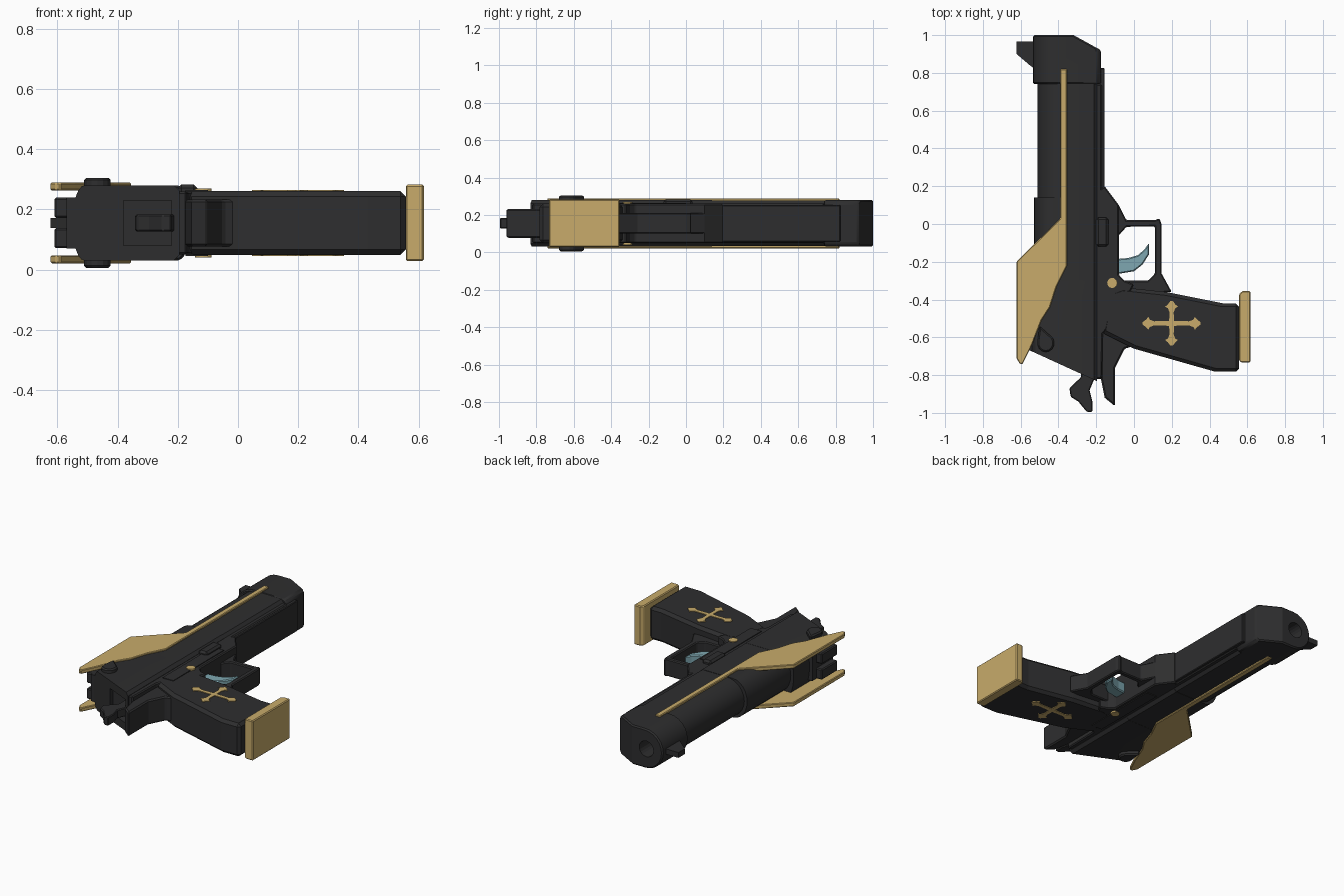
import bpy, bmesh, math
from mathutils import Vector

cube = bpy.data.objects.get("Cube")
if cube:
    bpy.data.objects.remove(cube, do_unlink=True)

MID = 0.155  # middle plane of the symmetrical body


def material(name, colour):
    m = bpy.data.materials.new(name)
    m.use_nodes = True
    m.diffuse_color = (*colour, 1)
    bsdf = m.node_tree.nodes["Principled BSDF"]
    bsdf.inputs["Base Color"].default_value = (*colour, 1)
    bsdf.inputs["Roughness"].default_value = 0.6
    return m


DARK = material("charcoal metal", (0.027, 0.027, 0.028))
GOLD = material("soft gold", (0.58, 0.41, 0.145))
TEAL = material("pale teal", (0.21, 0.39, 0.44))


def extrude(name, points, offset, mat, bevel=0.0, cuts=()):
    """Extrude a closed outline of 3D points, optionally slicing it by planes."""
    bm = bmesh.new()
    face = bm.faces.new([bm.verts.new(p) for p in points])
    top = bmesh.ops.extrude_face_region(bm, geom=[face])["geom"]
    bmesh.ops.translate(bm, vec=offset, verts=[v for v in top if isinstance(v, bmesh.types.BMVert)])
    for co, no in cuts:
        bmesh.ops.bisect_plane(bm, geom=bm.verts[:] + bm.edges[:] + bm.faces[:],
                               plane_co=co, plane_no=no, clear_outer=True)
        bmesh.ops.holes_fill(bm, edges=[e for e in bm.edges if e.is_boundary])
    bmesh.ops.recalc_face_normals(bm, faces=bm.faces[:])
    mesh = bpy.data.meshes.new(name)
    bm.to_mesh(mesh)
    bm.free()
    mesh.materials.append(mat)
    ob = bpy.data.objects.new(name, mesh)
    bpy.context.collection.objects.link(ob)
    if bevel:
        mod = ob.modifiers.new("edge bevel", "BEVEL")
        mod.width, mod.segments = bevel, 1
        mod.limit_method, mod.angle_limit = "ANGLE", math.radians(40)
    return ob


def plate(name, outline, half, mat, bevel=0.0):
    """Part centred on the middle plane, from a plan outline."""
    return extrude(name, [(x, y, MID - half) for x, y in outline], (0, 0, 2 * half), mat, bevel)


def side_pair(name, outline, near, far, mat, bevel=0.0):
    """Matching parts on both faces, near and far from the middle plane."""
    for tag, s in (("upper", 1), ("lower", -1)):
        extrude(f"{tag}_{name}", [(x, y, MID + s * near) for x, y in outline],
                (0, 0, s * (far - near)), mat, bevel)


def rounded_bar(name, x_round, x_flat, half, radius, y0, y1, bevel=0.0, cuts=(), n=12):
    """Bar along y with one rounded long side."""
    pts = []
    for i in range(n + 1):
        a = math.pi * i / n
        pts.append((x_round + radius * (1 - math.sin(a)), y0, MID - half * math.cos(a)))
    c = 0.018
    pts += [(x_flat - c, y0, MID + half), (x_flat, y0, MID + half - c),
            (x_flat, y0, MID - half + c), (x_flat - c, y0, MID - half)]
    ob = extrude(name, pts, (0, y1 - y0, 0), DARK, bevel, cuts)
    bpy.ops.object.select_all(action="DESELECT")
    ob.select_set(True)
    bpy.context.view_layer.objects.active = ob
    bpy.ops.object.shade_smooth_by_angle(angle=math.radians(28))
    return ob


def cut_with(ob, cutter):
    cutter.hide_render = True
    cutter.hide_set(True)
    mod = ob.modifiers.new("cut", "BOOLEAN")
    mod.operation, mod.object, mod.solver = "DIFFERENCE", cutter, "EXACT"


def ring(cx, cy, r, n=12):
    return [(cx + r * math.cos(math.tau * i / n), cy + r * math.sin(math.tau * i / n)) for i in range(n)]


def box(x0, x1, y0, y1):
    return [(x0, y0), (x1, y0), (x1, y1), (x0, y1)]


# Slide: long forward bar, thicker collar, squarer rear block
rounded_bar("slide_front", -0.51, -0.195, 0.122, 0.125, 0.1, 0.76)
rounded_bar("slide_collar", -0.53, -0.195, 0.124, 0.1, -0.35, 0.14)
rear = rounded_bar("slide_rear", -0.55, -0.195, 0.125, 0.04, -0.95, -0.3, 0,
                   [(Vector((-0.55, -0.67, 0)), Vector((-0.16, -0.35, 0)))])
cut_with(rear, plate("hammer_slot_cutter", box(-0.38, -0.22, -0.95, -0.72), 0.075, DARK))

# Muzzle block with sloping lower corner and bore
muzzle = rounded_bar("muzzle_block", -0.535, -0.175, 0.125, 0.125, 0.74, 1.0, 0.008,
                     [(Vector((-0.32, 1, 0)), Vector((0.08, 0.145, 0)))])
bore = extrude("bore_cutter", [(x, 0.8, z) for x, z in ring(-0.42, MID, 0.05, 20)], (0, 0.4, 0), DARK)
cut_with(muzzle, bore)

# Sights
plate("front_sight", [(-0.622, 0.965), (-0.52, 0.965), (-0.52, 0.82), (-0.545, 0.835), (-0.622, 0.9)], 0.017, DARK)
for tag, s in (("upper", 1), ("lower", -1)):
    extrude(f"{tag}_rear_sight", [(x, y, MID + s * 0.017) for x, y in box(-0.61, -0.53, -0.66, -0.5)],
            (0, 0, s * 0.067), DARK, 0.006)
plate("rear_sight_base", box(-0.57, -0.53, -0.67, -0.46), 0.085, DARK)

# Frame under the slide, with rail and rear spur
plate("frame", [(-0.21, 0.74), (-0.17, 0.74), (-0.17, 0.19), (-0.155, 0.2), (-0.08, 0.1),
                (-0.08, -0.27), (-0.05, -0.3), (0.0, -0.32), (-0.1, -0.51),
                (-0.165, -0.58), (-0.17, -0.82), (-0.21, -0.82)], 0.105, DARK, 0.008)
plate("frame_rail", box(-0.19, -0.155, 0.1, 0.825), 0.098, DARK, 0.004)
side_pair("frame_panel", [(-0.175, 0.0), (-0.1, 0.0), (-0.1, -0.51), (-0.175, -0.51)], 0.1, 0.11, DARK)
plate("rear_spur", [(-0.175, -0.56), (-0.175, -0.82), (-0.155, -0.92), (-0.1, -0.965),
                    (-0.1, -0.76), (-0.05, -0.66), (0.02, -0.64), (0.0, -0.56)], 0.078, DARK, 0.008)
plate("hammer", [(-0.21, -0.7), (-0.28, -0.7), (-0.28, -0.81), (-0.342, -0.87), (-0.335, -0.915),
                 (-0.295, -0.94), (-0.25, -0.995), (-0.22, -0.995), (-0.22, -0.94),
                 (-0.235, -0.88), (-0.21, -0.82)], 0.028, DARK, 0.005)

# Trigger guard and trigger
plate("trigger_guard", [(-0.1, 0.11), (-0.08, 0.1), (-0.04, 0.02), (0.11, 0.02), (0.135, 0.03),
                        (0.145, 0.0), (0.145, -0.26), (0.2, -0.36), (0.0, -0.37), (-0.06, -0.3),
                        (0.075, -0.3), (0.11, -0.265), (0.11, -0.012), (-0.04, -0.015),
                        (-0.08, -0.06), (-0.1, -0.06)], 0.055, DARK, 0.006)
plate("trigger", [(-0.09, -0.185), (-0.03, -0.18), (0.02, -0.165), (0.055, -0.135), (0.08, -0.1),
                  (0.08, -0.16), (0.045, -0.215), (0.0, -0.25), (-0.09, -0.265)], 0.035, TEAL, 0.006)

# Grip and its gold base
plate("grip", [(-0.17, -0.575), (-0.13, -0.36), (-0.06, -0.335), (0.17, -0.36), (0.47, -0.42),
               (0.557, -0.42), (0.557, -0.782), (0.43, -0.782), (0.0, -0.66)], 0.106, DARK, 0.018)
plate("grip_base", [(0.557, -0.725), (0.565, -0.732), (0.617, -0.732), (0.617, -0.355),
                    (0.575, -0.355), (0.557, -0.37)], 0.127, GOLD, 0.01)

# Gold wings along both faces of the slide
side_pair("gold_wing", [(-0.39, 0.82), (-0.355, 0.82), (-0.355, -0.22), (-0.41, -0.33), (-0.445, -0.44),
                        (-0.49, -0.51), (-0.54, -0.64), (-0.59, -0.742), (-0.605, -0.74),
                        (-0.622, -0.71), (-0.622, -0.2), (-0.39, 0.03)], 0.108, 0.134, GOLD, 0.004)

# Safety levers: teardrops on both faces
tear = [(-0.5, -0.54)] + [(-0.467 + 0.045 * math.cos(a), -0.63 + 0.048 * math.sin(a))
                          for a in (math.radians(170 + 25 * i) for i in range(10))]
side_pair("safety_lever", tear, 0.115, 0.15, DARK, 0.008)

# Slide stop on one face only
extrude("slide_stop", [(x, y, 0.24) for x, y in box(-0.2, -0.135, -0.12, 0.035)], (0, 0, 0.043), DARK, 0.012)

# Gold pins and flared cross ornaments
side_pair("gold_pin", ring(-0.115, -0.312, 0.027), 0.1, 0.115, GOLD)
cross = []
for k, length in enumerate((0.153, 0.118, 0.153, 0.118)):
    half = [(0.013, 0.013), (length - 0.06, 0.011), (length - 0.037, 0.02), (length - 0.03, 0.034),
            (length - 0.018, 0.02), (length, 0.007)]
    arm = [(u, -v) for u, v in half] + [(u, v) for u, v in reversed(half[1:])]
    c, s = ((1, 0), (0, 1), (-1, 0), (0, -1))[k]
    cross += [(0.199 + c * u - s * v, -0.526 + s * u + c * v) for u, v in arm]
side_pair("cross_ornament", cross, 0.102, 0.11, GOLD)
